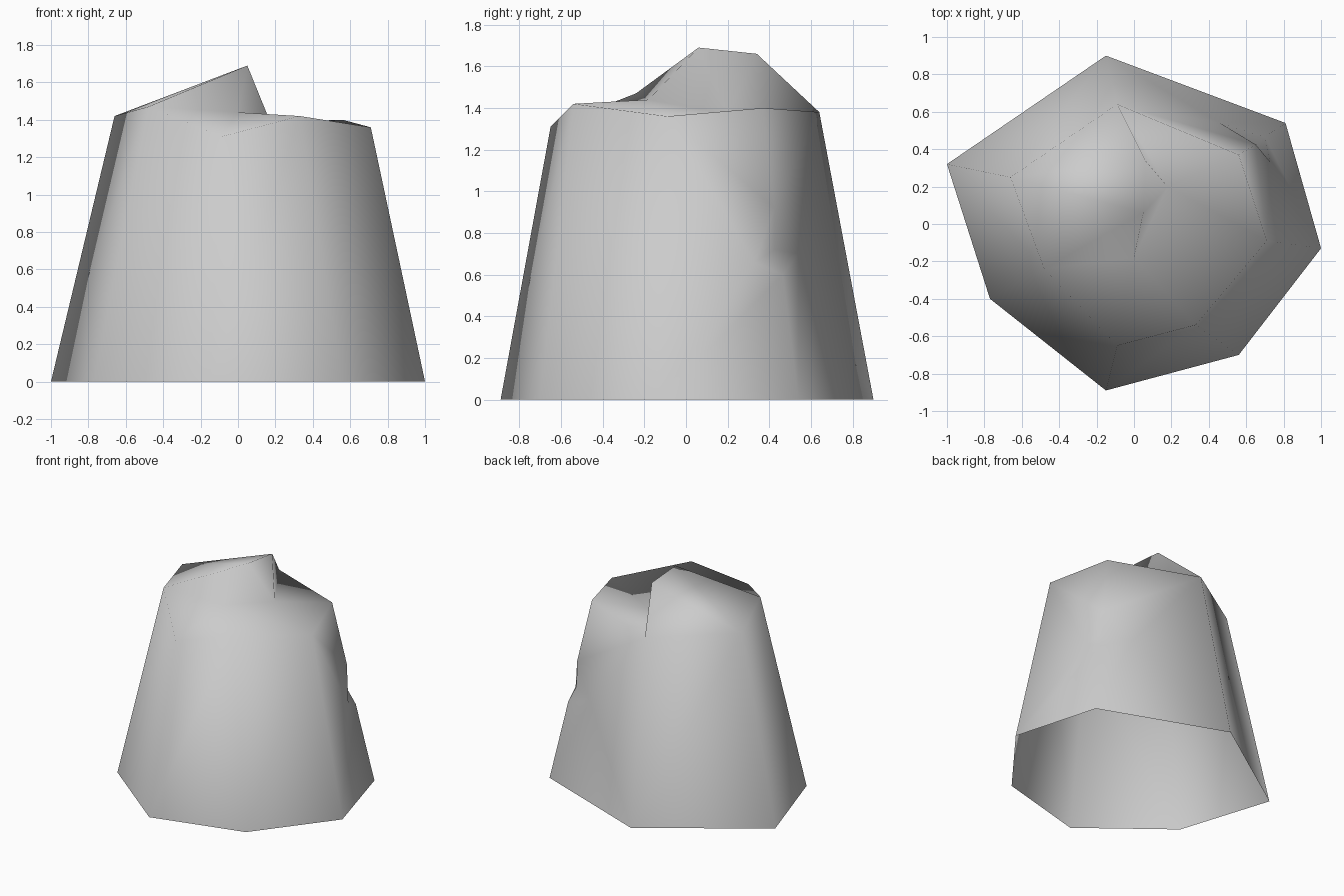
import bpy
import bmesh

cube = bpy.data.objects.get("Cube")
if cube:
    bpy.data.objects.remove(cube, do_unlink=True)

# Stone colour
stone = bpy.data.materials.new("stone_grey")
stone.use_nodes = True
grey = (0.6, 0.6, 0.6, 1)
stone.diffuse_color = grey
stone.node_tree.nodes["Principled BSDF"].inputs["Base Color"].default_value = grey

bm = bmesh.new()


def ring(points):
    return [bm.verts.new(p) for p in points]


def faces(*groups):
    for group in groups:
        bm.faces.new(group)


# Seven-sided foot and uneven rim, counter-clockwise from the right flank
foot = ring([(-0.77, -0.40, 0), (-0.15, -0.89, 0), (0.56, -0.70, 0), (1.0, -0.13, 0),
             (0.81, 0.54, 0), (-0.15, 0.90, 0), (-1.0, 0.32, 0)])
rim = ring([(-0.48, -0.24, 1.47), (-0.09, -0.65, 1.31), (0.33, -0.54, 1.42),
            (0.71, -0.09, 1.36), (0.56, 0.37, 1.40), (-0.09, 0.64, 1.38),
            (-0.66, 0.25, 1.42)])
A, G, F, E, D, C, B = rim

# Plain flanks; the two beside the chipped corner are built below
for i in (0, 1, 2, 5, 6):
    j = (i + 1) % 7
    faces((foot[i], foot[j], rim[j], rim[i]))

# Small chip under an overhang on the back left corner
lip, sill, core, tip_front, tip_back = ring([
    (0.65, 0.425, 0.92), (0.70, 0.465, 0.60), (0.655, 0.425, 0.72),
    (0.73, 0.33, 0.66), (0.46, 0.54, 0.70)])
faces((foot[3], foot[4], sill, tip_front), (foot[3], tip_front, E),
      (E, tip_front, lip, D), (tip_front, sill, core), (tip_front, core, lip),
      (foot[4], foot[5], tip_back, sill), (foot[5], C, tip_back),
      (C, D, lip, tip_back), (sill, tip_back, core), (core, tip_back, lip))

# Raised crown, with a cliff dropping to a lower shelf
peak, shoulder, gully, hollow = ring([
    (0.05, 0.06, 1.69), (0.06, 0.34, 1.66), (0.0, -0.18, 1.44), (0.18, 0.20, 1.37)])
faces((A, peak, B), (B, peak, shoulder), (B, shoulder, C),
      (A, gully, peak), (gully, hollow, peak), (peak, hollow, shoulder),
      (shoulder, hollow, C), (C, hollow, D), (D, hollow, E),
      (E, hollow, gully), (E, gully, F), (F, gully, G), (G, gully, A))

bmesh.ops.recalc_face_normals(bm, faces=bm.faces)
for face in bm.faces:
    face.smooth = True

mesh = bpy.data.meshes.new("boulder")
bm.to_mesh(mesh)
bm.free()
mesh.materials.append(stone)
boulder = bpy.data.objects.new("boulder", mesh)
bpy.context.collection.objects.link(boulder)
